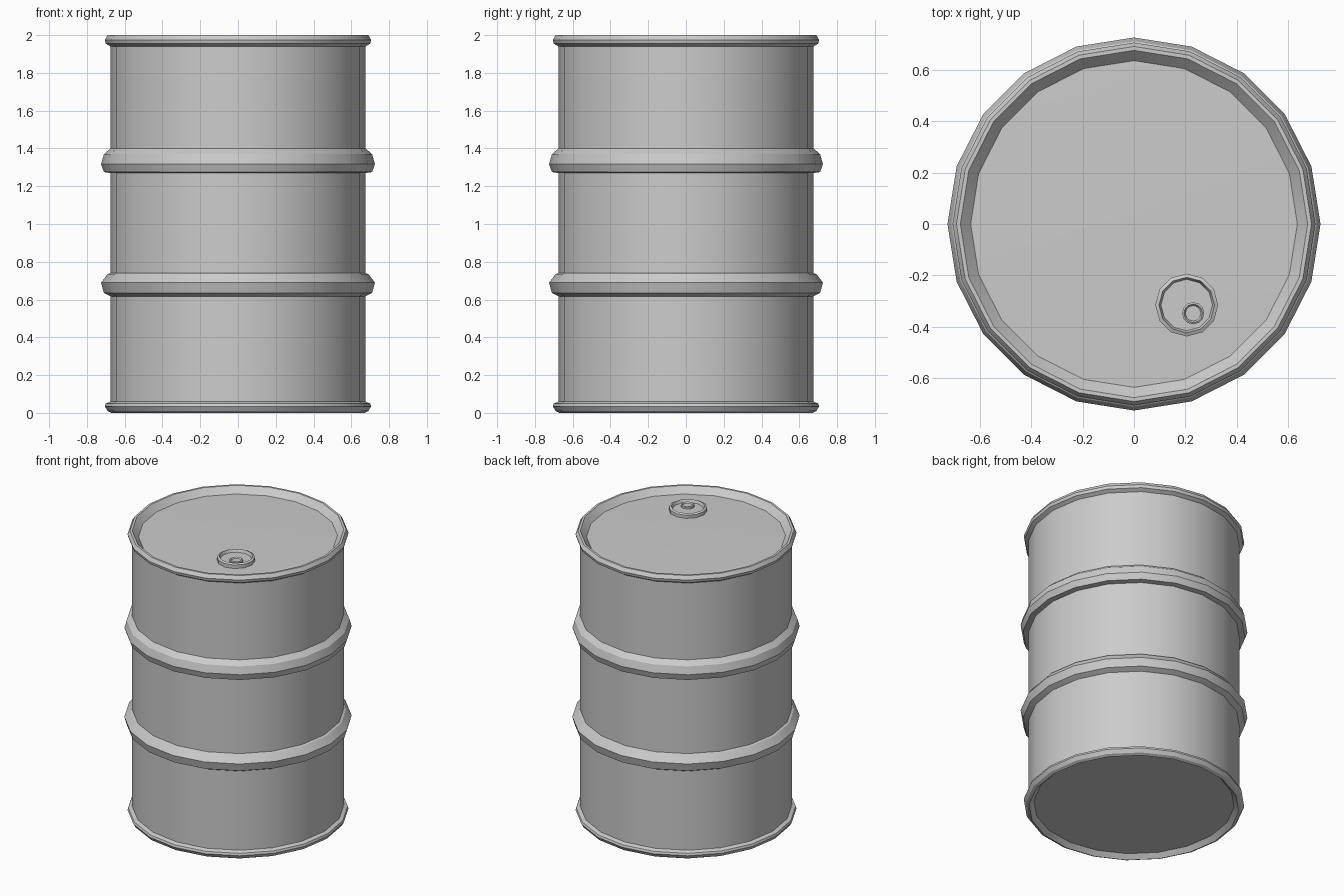
import bpy, bmesh, math

if "Cube" in bpy.data.objects:
    bpy.data.objects.remove(bpy.data.objects["Cube"])


def lathe(name, profile, sides, centre=(0, 0)):
    """Revolve (radius, z) points about a vertical axis; radius 0 makes a pole."""
    bm = bmesh.new()
    rings = []
    for r, z in profile:
        if r == 0:
            rings.append([bm.verts.new((centre[0], centre[1], z))] * sides)
        else:
            rings.append([bm.verts.new((centre[0] + r * math.cos(2 * math.pi * i / sides),
                                        centre[1] + r * math.sin(2 * math.pi * i / sides), z))
                          for i in range(sides)])
    for a, b in zip(rings, rings[1:]):
        for i in range(sides):
            j = (i + 1) % sides
            bm.faces.new(dict.fromkeys((a[i], a[j], b[j], b[i])))
    mesh = bpy.data.meshes.new(name)
    bm.to_mesh(mesh)
    bm.free()
    obj = bpy.data.objects.new(name, mesh)
    bpy.context.collection.objects.link(obj)
    bpy.ops.object.select_all(action='DESELECT')
    obj.select_set(True)
    bpy.context.view_layer.objects.active = obj
    bpy.ops.object.shade_smooth_by_angle(angle=math.radians(30))
    return obj


# Drum shell: recessed base, rolled rims, two hoops and a slightly domed lid
lathe("drum_body", [
    (0, 0.03), (0.64, 0.03),
    (0.67, 0.0), (0.69, 0.01), (0.705, 0.035), (0.70, 0.05), (0.675, 0.06),
    (0.675, 0.617), (0.71, 0.635), (0.725, 0.69), (0.69, 0.735), (0.675, 0.74),
    (0.675, 1.27), (0.71, 1.275), (0.725, 1.318), (0.71, 1.37), (0.675, 1.40),
    (0.675, 1.94), (0.70, 1.955), (0.705, 1.975), (0.69, 2.0), (0.675, 2.0),
    (0.635, 1.957), (0.36, 1.962), (0, 1.965),
], 20)

# Filler cap: raised collar with a recessed dish
lathe("filler_collar", [
    (0.122, 1.955), (0.122, 1.985), (0.108, 1.992), (0.10, 1.972), (0, 1.972),
], 12, (0.205, -0.315))

# Small plug set off-centre in the dish
lathe("filler_plug", [
    (0.043, 1.968), (0.043, 1.985), (0.036, 1.989), (0.03, 1.98), (0, 1.98),
], 12, (0.23, -0.347))
